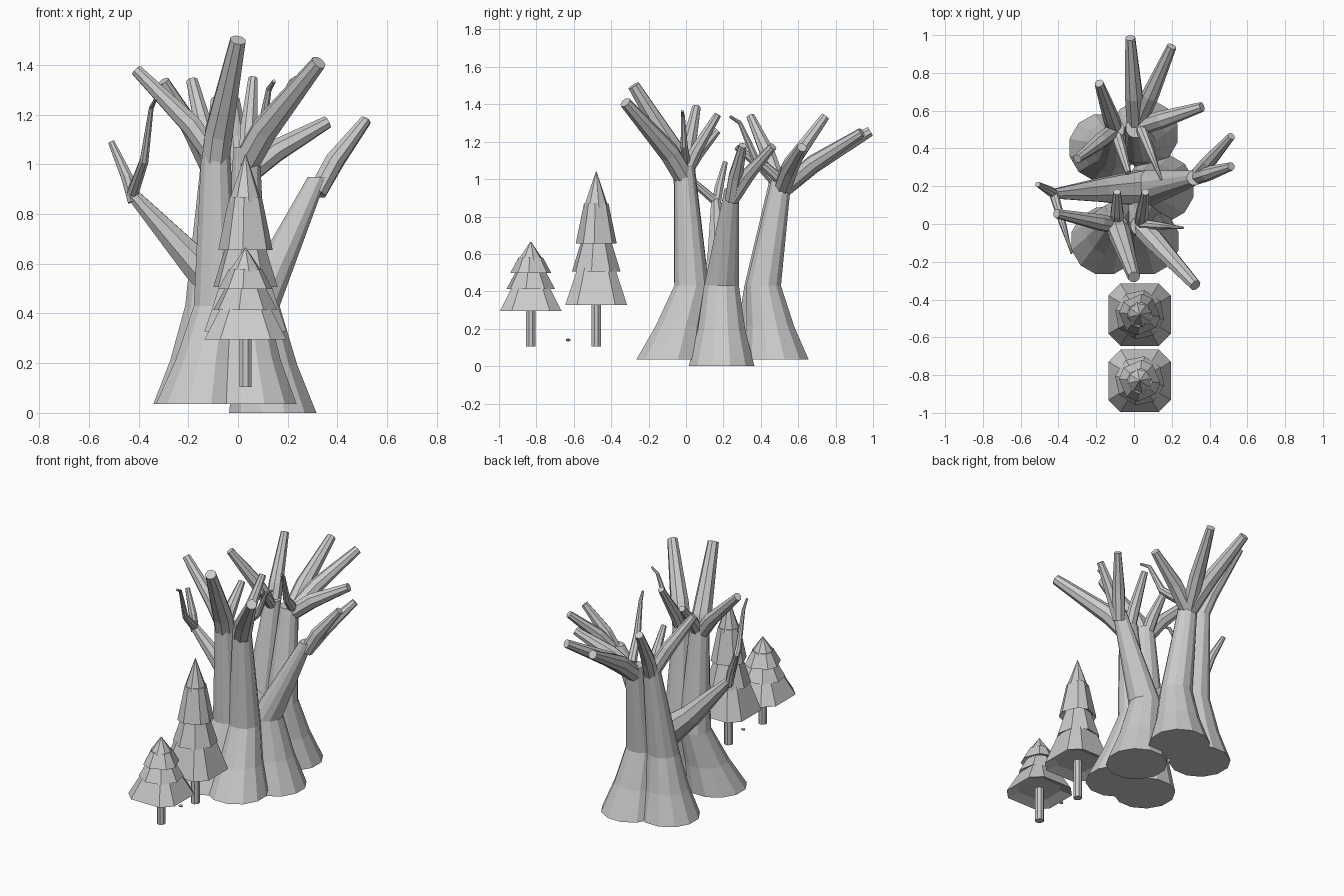
import bpy, bmesh, math
from mathutils import Vector

if "Cube" in bpy.data.objects:
    bpy.data.objects.remove(bpy.data.objects["Cube"])

UP = Vector((0, 0, 1))


def finish(bm, name):
    bmesh.ops.recalc_face_normals(bm, faces=bm.faces)
    me = bpy.data.meshes.new(name)
    bm.to_mesh(me)
    bm.free()
    ob = bpy.data.objects.new(name, me)
    bpy.context.collection.objects.link(ob)
    return ob


def tube(name, pts, radii, n=8, level=False, skew=0.0, turn=0.0):
    """Capped tapering tube; level keeps rings horizontal, skew widens alternate sides."""
    bm = bmesh.new()
    pts = [Vector(p) for p in pts]
    rings = []
    for i, (p, r) in enumerate(zip(pts, radii)):
        d = UP if level else pts[min(i + 1, len(pts) - 1)] - pts[max(i - 1, 0)]
        q = UP.rotation_difference(d.normalized())
        angles = [2 * math.pi * (k + 0.5) / n + skew * (-1) ** k + turn for k in range(n)]
        rings.append([bm.verts.new(p + q @ Vector((r * math.cos(a), r * math.sin(a), 0))) for a in angles])
    for a, b in zip(rings, rings[1:]):
        for k in range(n):
            bm.faces.new((a[k], a[(k + 1) % n], b[(k + 1) % n], b[k]))
    bm.faces.new(rings[0])
    bm.faces.new(rings[-1])
    return finish(bm, name)


def branch(name, start, tip, r, bend):
    """Branch leaving below the trunk top, kinked at a fraction of its length."""
    s, t = Vector(start), Vector(tip)
    elbow = s.lerp(t, bend) - UP * .015
    tube(name, [s - UP * .06, elbow, t], [r, r, r * .56])


def twig(name, start, tip, r):
    """Thin branch that swings out, climbs, then hooks at the tip."""
    s, t = Vector(start), Vector(tip)
    pts = []
    for out, rise in ((0, 0), (.5, .35), (.8, .9), (1, 1)):
        p = s.lerp(t, out)
        p.z = s.z + (t.z - s.z) * rise
        pts.append(p)
    tube(name, pts, [r, r * .75, r * .4, r * .25])


def trunk(name, base, waist, top, r, tips):
    """Flared foot, waist, tapering stem, then a crown of branches."""
    b, w = Vector(base), Vector((*waist, .43))
    tube(name + "_trunk", [b, b.lerp(w, .45), w, top], [.182, .132, .096, r], 12, True)
    for i, (x, y, z, rad, bend) in enumerate(tips):
        branch(f"{name}_branch_{i + 1}", top, (x, y, z), rad, bend)


# Five trunks of the bare tree; each tip is x, y, z, root radius, bend position
trunk("front_left", (-.155, -.09, .035), (-.085, .03), (-.09, -.01, 1.08), .058,
      [(0, -.28, 1.5, .06, .15), (-.41, .055, 1.38, .044, .3), (-.09, .17, 1.26, .036, .4)])
trunk("front_right", (.06, -.09, .035), (.025, .03), (.035, -.01, 1.07), .054,
      [(.325, -.325, 1.41, .056, .25), (.06, .17, 1.345, .036, .35)])
trunk("back_left", (-.165, .405, .035), (-.12, .405), (-.1, .5, 1.02), .05,
      [(-.185, .745, 1.335, .044, .25), (-.3, .345, 1.335, .042, .4), (-.03, .27, 1.17, .03, .4)])
trunk("back_right", (.055, .48, .035), (.025, .415), (.01, .51, 1), .055,
      [(-.02, .985, 1.255, .05, .35), (.2, .94, 1.25, .046, .4), (.36, .62, 1.17, .047, .4)])
trunk("side", (.14, .19, 0), (.075, .19), (.32, .245, .95), .04,
      [(.515, .465, 1.175, .039, .4), (.515, .305, 1.18, .04, .35)])

# Left limb forking from the side trunk
fork = (-.425, .16, .88)
tube("left_limb", [(.03, .19, .42), (-.17, .18, .6), fork], [.1, .068, .027])
branch("left_limb_end", (-.42, .16, .91), (-.51, .21, 1.09), .025, .3)

# Hooked twigs
twig("left_twig", fork, (-.33, -.155, 1.265), .025)
twig("front_twig", (.04, 0, 1.08), (.26, -.02, 1.365), .027)
twig("back_twig", (.04, .5, 1), (.145, .235, 1.335), .03)


def conifer(name, y, bottom, apex, steps):
    """Octagonal stem and four stacked skirts, hollowed underneath."""
    x = .03
    tube(name + "_stem", [(x, y, .105), (x, y, bottom + .06)], [.027] * 2)
    for i, r in enumerate((.165, .122, .097, .063)):
        zb = bottom + (apex - bottom) * steps[i]
        zt = bottom + (apex - bottom) * (steps[i + 1] + .03) if i < 3 else apex
        rt = r * .6 if i < 3 else .002
        # chamfered-square lower skirt, turned regular octagons above
        skew = (.16, 0, .1, 0)[i]
        c = 1 / math.cos(math.pi / 8 + skew)
        tube(f"{name}_skirt_{i + 1}", [(x, y, zb + .025), (x, y, zb), (x, y, zt)],
             [r * .65 * c, r * c, rt * c], 8, True, skew, i * .2)


# Two conifers in front
conifer("tall_conifer", -.48, .328, 1.04, (0, .25, .46, .73))
conifer("small_conifer", -.83, .295, .665, (0, .32, .55, .74))

# Small pebble between the conifers
bm = bmesh.new()
bmesh.ops.create_icosphere(bm, subdivisions=1, radius=.014)
bmesh.ops.scale(bm, vec=(1, 1, .6), verts=bm.verts)
finish(bm, "pebble").location = (.03, -.63, .14)
